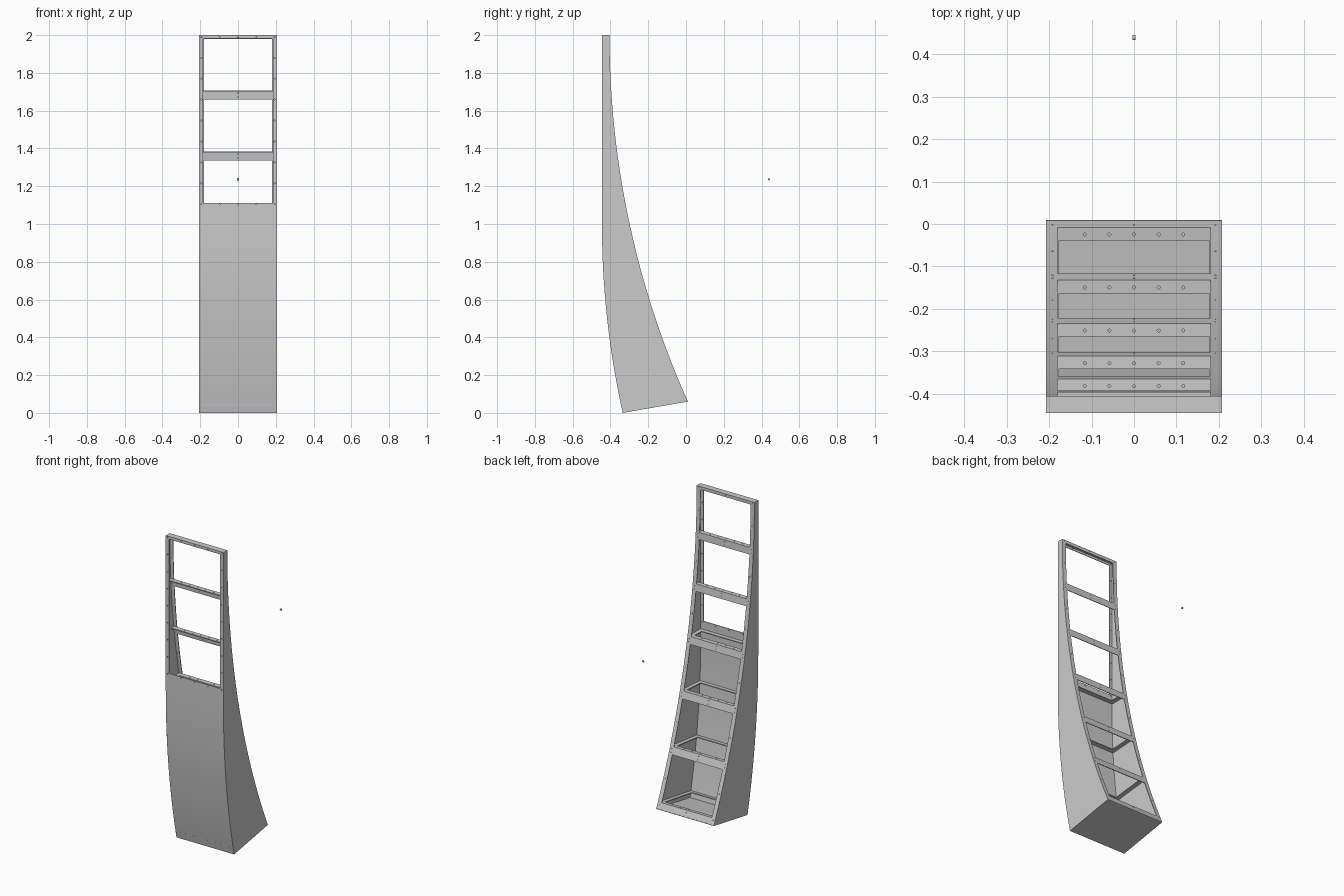
import bpy, bmesh, math
from mathutils import Matrix

if "Cube" in bpy.data.objects:
    bpy.data.objects.remove(bpy.data.objects["Cube"])

W, T = 0.207, 0.004          # half width, sheet thickness
IN = 0.18                    # half width of the openings
RB, RF = 4.742, 4.6          # back and front curve radii
BARS = [0.393 + 0.3225 * i for i in range(5)]
HB = 0.0225                  # half height of a cross bar
BACK_LO, BACK_HI = 0.1, 1.98


def back_y(z):
    return -0.405 + RB - math.sqrt(RB ** 2 - (2 - z) ** 2)


def front_y(z):
    return -0.445 if z > 1 else -0.445 + RF - math.sqrt(RF ** 2 - (1 - z) ** 2)


def finish(name, bm):
    bmesh.ops.recalc_face_normals(bm, faces=bm.faces) if name.startswith("side") else None
    me = bpy.data.meshes.new(name)
    bm.to_mesh(me)
    bm.free()
    ob = bpy.data.objects.new(name, me)
    bpy.context.collection.objects.link(ob)
    return ob


def activate(ob):
    bpy.ops.object.select_all(action='DESELECT')
    ob.select_set(True)
    bpy.context.view_layer.objects.active = ob


def sheet(name, us, vs, pos, skip=lambda u, v: False, t=T, flip=False, holes=(), axis='Y'):
    """Thin panel from a grid, with windows left out and round holes drilled."""
    bm = bmesh.new()
    g = [[bm.verts.new(pos(u, v)) for u in us] for v in vs]
    for j in range(len(vs) - 1):
        for i in range(len(us) - 1):
            if skip((us[i] + us[i + 1]) / 2, (vs[j] + vs[j + 1]) / 2):
                continue
            q = [g[j][i], g[j][i + 1], g[j + 1][i + 1], g[j + 1][i]]
            bm.faces.new(q[::-1] if flip else q)
    bmesh.ops.delete(bm, geom=[v for v in bm.verts if not v.link_faces], context='VERTS')
    ob = finish(name, bm)
    activate(ob)
    mod = ob.modifiers.new("thickness", 'SOLIDIFY')
    mod.thickness, mod.offset = t, -1
    bpy.ops.object.modifier_apply(modifier=mod.name)
    if holes:
        cb = bmesh.new()
        rot = Matrix.Rotation(math.pi / 2, 4, 'X') if axis == 'Y' else Matrix()
        for (u, v, r) in holes:
            bmesh.ops.create_cone(cb, cap_ends=True, segments=10, radius1=r, radius2=r, depth=0.03,
                                  matrix=Matrix.Translation(pos(u, v)) @ rot)
        cut = finish("hole_cutter", cb)
        cut.hide_render = True
        activate(ob)
        mod = ob.modifiers.new("holes", 'BOOLEAN')
        mod.operation, mod.solver, mod.object = 'DIFFERENCE', 'EXACT', cut
        bpy.ops.object.modifier_apply(modifier=mod.name)
        bpy.data.objects.remove(cut)
    activate(ob)
    bpy.ops.object.shade_smooth_by_angle(angle=math.radians(25))
    return ob


def rows(lo, hi, extra=(), n=36):
    """Even rows plus exact window edges."""
    base = [lo + (hi - lo) * i / n for i in range(n + 1)]
    keep = [z for z in base if all(abs(z - e) > 0.008 for e in extra)]
    return sorted(set(keep + list(extra) + [lo, hi]))


# Side walls
for s, label in ((-1, "left"), (1, "right")):
    prof = [(back_y(z), z) for z in rows(0.06, 2)]
    prof += [(-0.445, 2)] + [(front_y(1 - i / 20), 1 - i / 20) for i in range(21)]
    bm = bmesh.new()
    f = bm.faces.new([bm.verts.new((s * W, y, z)) for y, z in prof])
    ex = bmesh.ops.extrude_face_region(bm, geom=[f])
    for v in ex["geom"]:
        if isinstance(v, bmesh.types.BMVert):
            v.co.x -= s * T
    ob = finish("side_wall_" + label, bm)
    activate(ob)
    bpy.ops.object.shade_smooth_by_angle(angle=math.radians(25))

# Back frame with six openings
edges = [BACK_LO] + [b + d for b in BARS for d in (-HB, HB)] + [BACK_HI]
bays = list(zip(edges[0::2], edges[1::2]))
holes = []
for lo, hi in bays:
    holes += [(s * 0.192, z, 0.0022) for s in (-1, 1)
              for z in (lo - 0.012, (lo + hi) / 2, hi + 0.012)]
    holes += [(0, lo - 0.012, 0.0022), (0, hi + 0.012, 0.0022)]
XS = [-W + 0.001, -IN, IN, W - 0.001]
sheet("back_frame", XS, rows(0.06, 2, edges), lambda x, z: (x, back_y(z), z),
      lambda x, z: abs(x) < IN and any(a < z < b for a, b in bays), flip=True, holes=holes)

# Front panel with the tall upper window
WLO, WHI, WX = 1.112, 1.982, 0.184
holes = [(s * 0.194, 1.105 + 0.1107 * i, 0.003) for s in (-1, 1) for i in range(9)]
holes += [(x, z, 0.003) for x in (-0.097, 0, 0.097) for z in (1.104, 1.991)]
sheet("front_panel", [-W + 0.001, -WX, WX, W - 0.001], rows(0, 2, [WLO, WHI]),
      lambda x, z: (x, front_y(z), z),
      lambda x, z: abs(x) < WX and WLO < z < WHI, holes=holes)

# Bottom and top plates
sheet("bottom_plate", [-W, W], [0, 1],
      lambda x, k: (x, front_y(0) + k * (back_y(0.06) - front_y(0)), 0.06 * k), t=-T)
sheet("top_plate", [-W, W], [-0.445, -0.405], lambda x, y: (x, y, 2))

# Shelf rims (lower bays) and narrow ledges (upper bars)
for n, z0 in enumerate([BACK_LO] + [b + HB for b in BARS]):
    slope = 0.176 * max(0, 1 - z0 / 1.15)
    yb = back_y(z0) - 0.001
    yf = front_y(max(0, z0 - slope * 0.3)) + 0.001
    ring = n < 4
    ys = [yf, yf + 0.03, yb - 0.03, yb] if ring else [yb - 0.03, yb]
    sheet("shelf_rim_%d" % n if ring else "bar_ledge_%d" % n,
          [-W + T, -IN + 0.003, IN - 0.003, W - T], ys,
          lambda x, y: (x, y, z0 - slope * (yb - y)),
          lambda x, y: ring and abs(x) < IN - 0.003 and yf + 0.03 < y < yb - 0.03,
          t=0.006, axis='Z',
          holes=[(0.058 * i, yb - 0.016, 0.0035) for i in range(-2, 3)])

# Small loose pin behind the tower
bm = bmesh.new()
bmesh.ops.create_cone(bm, cap_ends=True, segments=16, radius1=0.006, radius2=0.006, depth=0.008,
                      matrix=Matrix.Translation((0, 0.439, 1.237)) @ Matrix.Rotation(math.pi / 2, 4, 'Y'))
activate(finish("loose_pin", bm))
bpy.ops.object.shade_smooth_by_angle(angle=math.radians(30))
